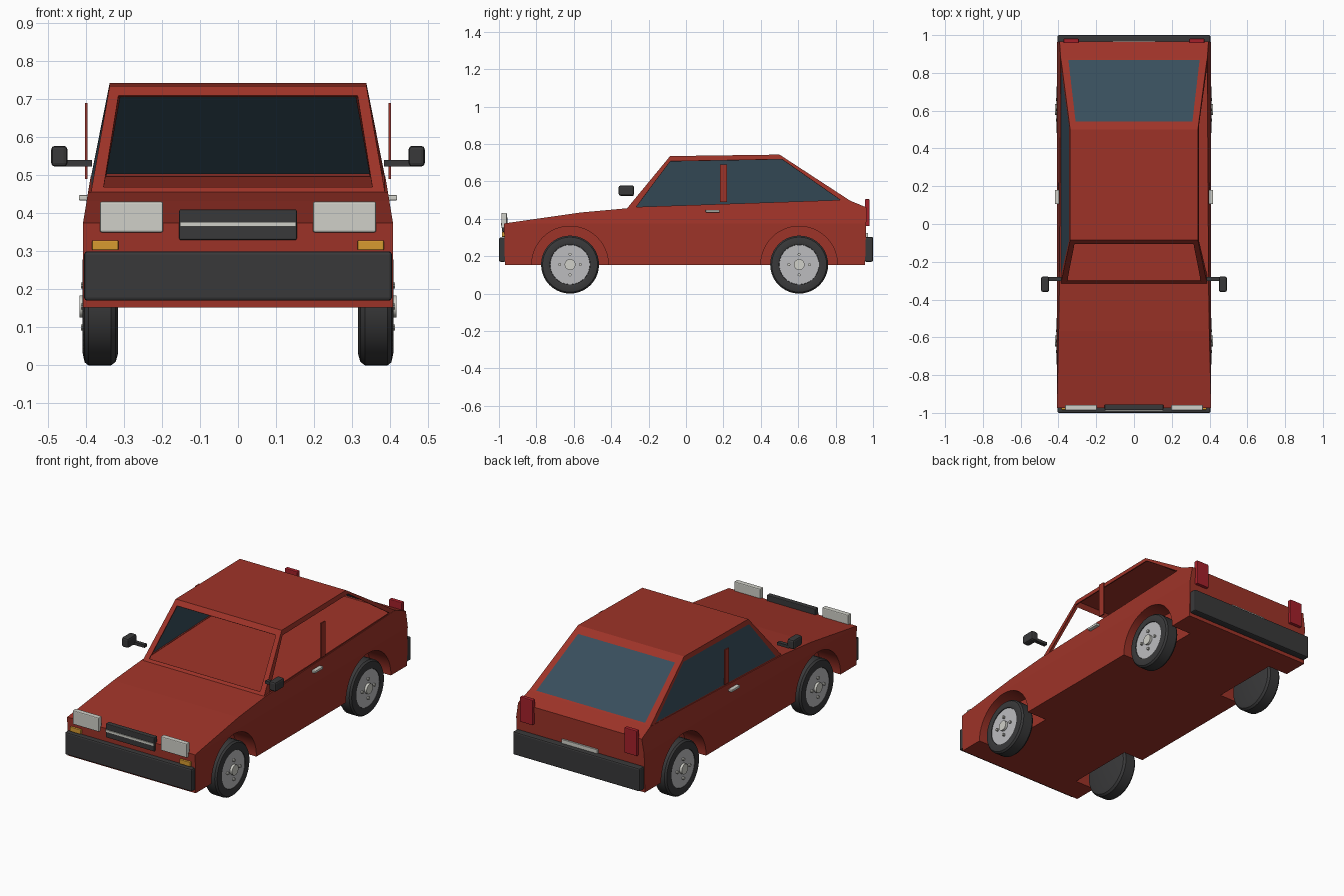
import bpy, bmesh, math
from mathutils import Vector, Matrix

cube = bpy.data.objects.get("Cube")
if cube:
    bpy.data.objects.remove(cube, do_unlink=True)


def material(name, *srgb):
    lin = [((c / 255 + 0.055) / 1.055) ** 2.4 for c in srgb] + [1.0]
    m = bpy.data.materials.new(name)
    m.use_nodes = True
    m.diffuse_color = lin
    m.node_tree.nodes["Principled BSDF"].inputs["Base Color"].default_value = lin
    return m


PAINT = material("red paint", 158, 51, 40)
BLACK = material("black plastic", 57, 57, 58)
GLASS = material("blue glass", 56, 78, 92)
LAMP = material("pale lamp", 208, 208, 200)
RIM = material("silver rim", 188, 188, 191)
AMBER = material("amber lamp", 215, 155, 48)
TAIL = material("crimson lamp", 165, 32, 42)


def finish(name, bm, mat, fix=True):
    if fix:
        bmesh.ops.recalc_face_normals(bm, faces=bm.faces)
    me = bpy.data.meshes.new(name)
    bm.to_mesh(me)
    bm.free()
    me.materials.append(mat)
    ob = bpy.data.objects.new(name, me)
    bpy.context.collection.objects.link(ob)
    return ob


def box(name, x, y, z, mat, bevel=0.0):
    """Box from (low, high) ranges, with optional bevelled edges."""
    bm = bmesh.new()
    bmesh.ops.create_cube(bm, size=1)
    for v in bm.verts:
        v.co = [(r[0] + r[1]) / 2 + c * (r[1] - r[0]) for c, r in zip(v.co, (x, y, z))]
    ob = finish(name, bm, mat)
    if bevel:
        mod = ob.modifiers.new("bevel", "BEVEL")
        mod.width, mod.segments = bevel, 2
    return ob


def pair(name, x, y, z, mat, bevel=0.0):
    """The same box on the left (+x) and right (-x)."""
    box("left_" + name, x, y, z, mat, bevel)
    box("right_" + name, (-x[1], -x[0]), y, z, mat, bevel)


def lathe(name, profile, side, y, z, mat, steps=40):
    """Turn (radius, x) points around an axle along x."""
    bm = bmesh.new()
    pts = [bm.verts.new((side * x, 0, r)) for r, x in profile]
    edges = [bm.edges.new(p) for p in zip(pts, pts[1:])]
    bmesh.ops.spin(bm, geom=pts + edges, cent=(0, 0, 0), axis=(1, 0, 0),
                   angle=math.tau, steps=steps)
    bmesh.ops.remove_doubles(bm, verts=bm.verts, dist=0.0003)
    bmesh.ops.translate(bm, verts=bm.verts, vec=(0, y, z))
    ob = finish(name, bm, mat)
    bpy.context.view_layer.objects.active = ob
    ob.select_set(True)
    bpy.ops.object.shade_smooth_by_angle(angle=math.radians(35))
    ob.select_set(False)
    return ob


def disc(name, r, x0, x1, side, y, z, mat, steps=24):
    return lathe(name, [(0, x0), (r, x0), (r, x1), (0, x1)], side, y, z, mat, steps)


# Lower body: side profile extruded across, tapering in above the waist
WAIST, HALF, FLOOR = 0.375, 0.408, 0.152
outline = [(-0.968, FLOOR), (0.957, FLOOR), (0.966, 0.46), (0.877, 0.497),
           (-0.315, 0.456), (-0.567, 0.433), (-0.973, WAIST)]
bm = bmesh.new()
face = bm.faces.new([bm.verts.new((-HALF, y, z)) for y, z in outline])
new = bmesh.ops.extrude_face_region(bm, geom=[face])["geom"]
bmesh.ops.translate(bm, verts=[g for g in new if isinstance(g, bmesh.types.BMVert)],
                    vec=(2 * HALF, 0, 0))
bmesh.ops.bisect_plane(bm, geom=bm.verts[:] + bm.edges[:] + bm.faces[:],
                       plane_co=(0, 0, WAIST), plane_no=(0, 0, 1))
for v in bm.verts:
    v.co.x *= 1 - max(0, v.co.z - WAIST) * 0.4
body = finish("lower_body", bm, PAINT)

# Wheel wells cut into the body
AXLES = {"front": -0.62, "rear": 0.605}
HUB_Z = 0.155
cutters = []
for y in AXLES.values():
    for s in (1, -1):
        c = disc("well_cutter", 0.205, 0.28, 0.5, s, y, HUB_Z, PAINT, 48)
        c.hide_render = True
        cutters.append(c)
        mod = body.modifiers.new("well", "BOOLEAN")
        mod.operation, mod.solver, mod.object = "DIFFERENCE", "EXACT", c
deps = bpy.context.evaluated_depsgraph_get()
cut_mesh = bpy.data.meshes.new_from_object(body.evaluated_get(deps))
body.modifiers.clear()
body.data = cut_mesh
for c in cutters:
    bpy.data.objects.remove(c, do_unlink=True)

# Cabin shell: framed openings around a closed roof
LOW, TOP = 0.387, 0.338


def ring(half, y, z):
    return Vector((-half, y, z)), Vector((half, y, z))


fl, fr = ring(LOW, -0.315, 0.456)
tfl, tfr = ring(TOP, -0.085, 0.735)
trl, trr = ring(TOP, 0.50, 0.743)
rl, rr = ring(LOW, 0.877, 0.497)


def framed(bm, quad, u, v, glass=None):
    """Add a window frame to bm; the opening is glazed if glass is named."""
    a, b, c, d = quad

    def at(s, t):
        return a.lerp(b, s).lerp(d.lerp(c, s), t)
    hole = [at(u, v[0]), at(1 - u, v[0]), at(1 - u, v[1]), at(u, v[1])]
    for i in range(4):
        j = (i + 1) % 4
        bm.faces.new([bm.verts.new(p) for p in (quad[i], quad[j], hole[j], hole[i])])
    if glass:
        pane = bmesh.new()
        pane.faces.new([pane.verts.new(p) for p in hole])
        finish(glass, pane, GLASS, False)


bm = bmesh.new()
framed(bm, (fl, fr, tfr, tfl), 0.04, (0.05, 0.91))
framed(bm, (rr, rl, trl, trr), 0.05, (0.025, 0.89), "rear_glass")
framed(bm, (fr, rr, trr, tfr), 0.037, (0.02, 0.9))
framed(bm, (rl, fl, tfl, trl), 0.037, (0.02, 0.9), "right_side_glass")
bm.faces.new([bm.verts.new(p) for p in (tfl, tfr, trr, trl)])
bmesh.ops.remove_doubles(bm, verts=bm.verts, dist=0.0005)
cabin = finish("cabin_frame", bm, PAINT, False)
mod = cabin.modifiers.new("thickness", "SOLIDIFY")
mod.thickness, mod.offset = 0.006, -1

# Door pillars, handles and mirrors
pair("door_pillar", (0.396, 0.403), (0.183, 0.22), (0.49, 0.69), PAINT)
pair("door_handle", (0.395, 0.419), (0.105, 0.18), (0.434, 0.448), LAMP, 0.003)
pair("mirror_arm", (0.385, 0.46), (-0.302, -0.28), (0.523, 0.54), BLACK)
pair("mirror_head", (0.449, 0.492), (-0.36, -0.278), (0.523, 0.578), BLACK, 0.01)

# Nose
box("front_bumper", (-0.405, 0.405), (-1.0, -0.962), (0.17, 0.30), BLACK, 0.008)
box("grille", (-0.155, 0.155), (-0.985, -0.955), (0.33, 0.41), BLACK, 0.004)
box("grille_strip", (-0.153, 0.153), (-0.99, -0.98), (0.365, 0.377), LAMP)
pair("headlight", (0.197, 0.364), (-0.987, -0.957), (0.35, 0.431), LAMP, 0.005)
pair("indicator", (0.315, 0.384), (-0.984, -0.96), (0.303, 0.329), AMBER, 0.003)

# Tail
box("rear_bumper", (-0.405, 0.405), (0.956, 1.0), (0.17, 0.303), BLACK, 0.008)
box("rear_plate", (-0.114, 0.114), (0.955, 0.972), (0.285, 0.325), LAMP)
pair("tail_light", (0.292, 0.373), (0.957, 0.981), (0.36, 0.505), TAIL, 0.004)

# Wheels
tyre = [(0, 0.316), (0.125, 0.316), (0.146, 0.322), (0.155, 0.334), (0.155, 0.394),
        (0.147, 0.404), (0.118, 0.41), (0.107, 0.406), (0.107, 0.394), (0, 0.394)]
for end, y in AXLES.items():
    for side, s in (("left", 1), ("right", -1)):
        name = f"{end}_{side}_"
        lathe(name + "tyre", tyre, s, y, HUB_Z, BLACK)
        disc(name + "rim", 0.106, 0.39, 0.403, s, y, HUB_Z, RIM, 40)
        disc(name + "hub_cap", 0.029, 0.4, 0.417, s, y, HUB_Z, LAMP)
        for k in range(4):
            a = k * math.pi / 2
            disc(name + "bolt", 0.008, 0.4, 0.414, s, y + 0.055 * math.cos(a),
                 HUB_Z + 0.055 * math.sin(a), LAMP, 10)
